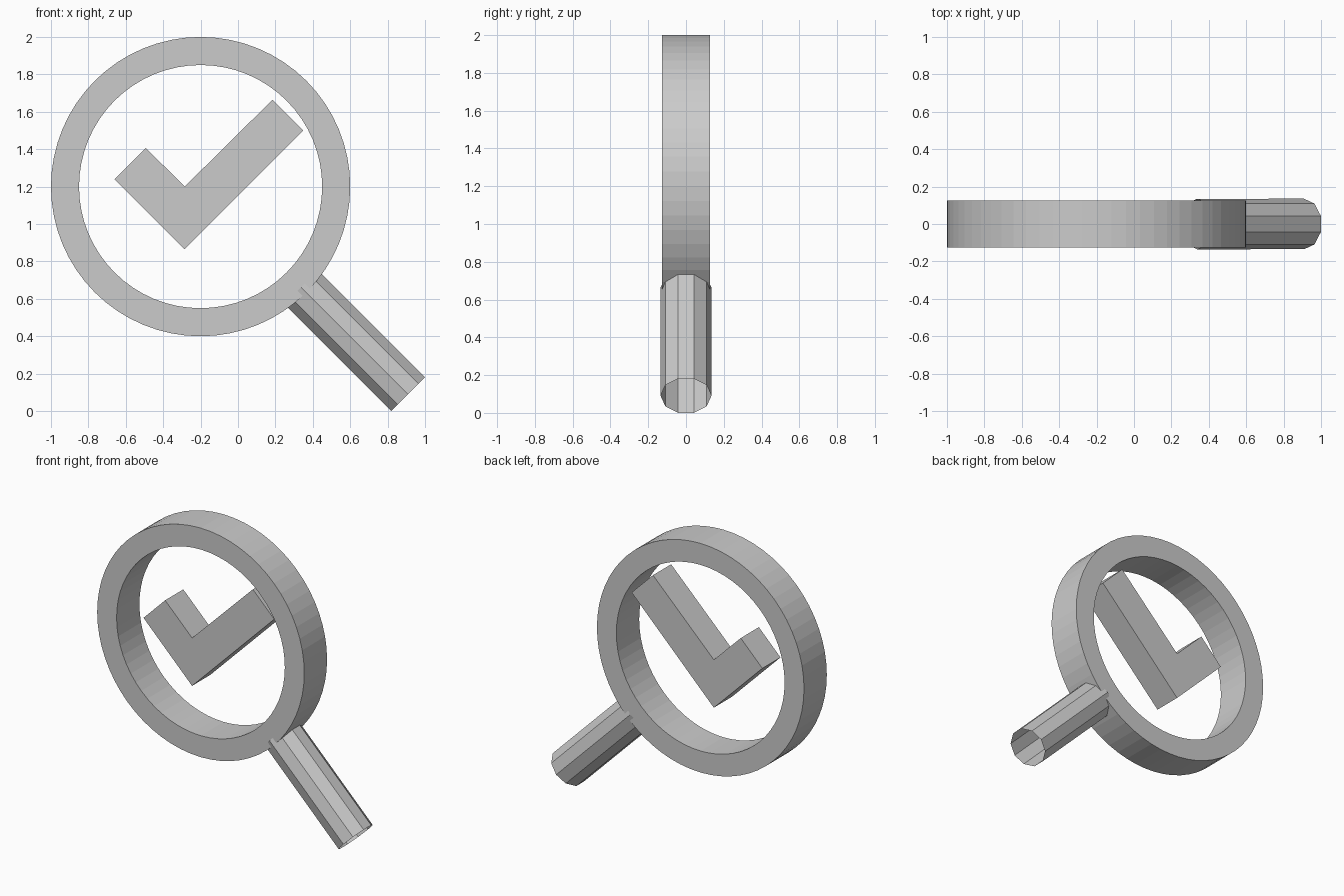
import bpy, bmesh, math
from mathutils import Vector, Matrix

if "Cube" in bpy.data.objects:
    bpy.data.objects.remove(bpy.data.objects["Cube"])


def finish(name, bm):
    bmesh.ops.recalc_face_normals(bm, faces=bm.faces[:])
    mesh = bpy.data.meshes.new(name)
    bm.to_mesh(mesh)
    bm.free()
    obj = bpy.data.objects.new(name, mesh)
    bpy.context.collection.objects.link(obj)
    return obj


# Lens rim: rectangular profile spun around the y axis
SEGMENTS = 64
CENTRE = (-0.2, 0, 1.2)
bm = bmesh.new()
rings = []
for i in range(SEGMENTS):
    a = 2 * math.pi * i / SEGMENTS
    rings.append([bm.verts.new((CENTRE[0] + r * math.cos(a), y, CENTRE[2] + r * math.sin(a)))
                  for r, y in ((0.8, -0.126), (0.8, 0.126), (0.65, 0.126), (0.65, -0.126))])
for i in range(SEGMENTS):
    a, b = rings[i], rings[(i + 1) % SEGMENTS]
    for j in range(4):
        k = (j + 1) % 4
        bm.faces.new((a[j], a[k], b[k], b[j]))
finish("lens_rim", bm)

# Check mark: extruded outline floating in the rim
outline = [(-0.66, 1.24), (-0.285, 0.865), (0.35, 1.5),
           (0.185, 1.665), (-0.285, 1.2), (-0.493, 1.407)]
bm = bmesh.new()
face = bm.faces.new([bm.verts.new((x, -0.1, z)) for x, z in outline])
ext = bmesh.ops.extrude_face_region(bm, geom=[face], use_keep_orig=True)
bmesh.ops.translate(bm, vec=(0, 0.2, 0),
                    verts=[v for v in ext["geom"] if isinstance(v, bmesh.types.BMVert)])
finish("check_mark", bm)

# Handle: ten-sided tube with open ends, sloping down to the right
start, end = Vector((0.337, 0, 0.663)), Vector((0.909, 0, 0.091))
bm = bmesh.new()
bmesh.ops.create_cone(bm, cap_ends=False, segments=10, radius1=0.135, radius2=0.135,
                      depth=(end - start).length,
                      matrix=Matrix.Translation((start + end) / 2)
                      @ Matrix.Rotation(math.radians(135), 4, 'Y')
                      @ Matrix.Rotation(math.radians(90), 4, 'Z'))
# Turn the decagon so that a corner points to the front, whatever its start angle
handle = finish("handle", bm)
axis = (end - start).normalized()
mid = (start + end) / 2
v = handle.data.vertices[0].co - mid
v -= axis * v.dot(axis)
front = Vector((0, -1, 0))
angle = math.atan2(axis.dot(v.cross(front)), v.dot(front))
handle.data.transform(Matrix.Translation(mid) @ Matrix.Rotation(angle, 4, axis)
                      @ Matrix.Translation(-mid))
